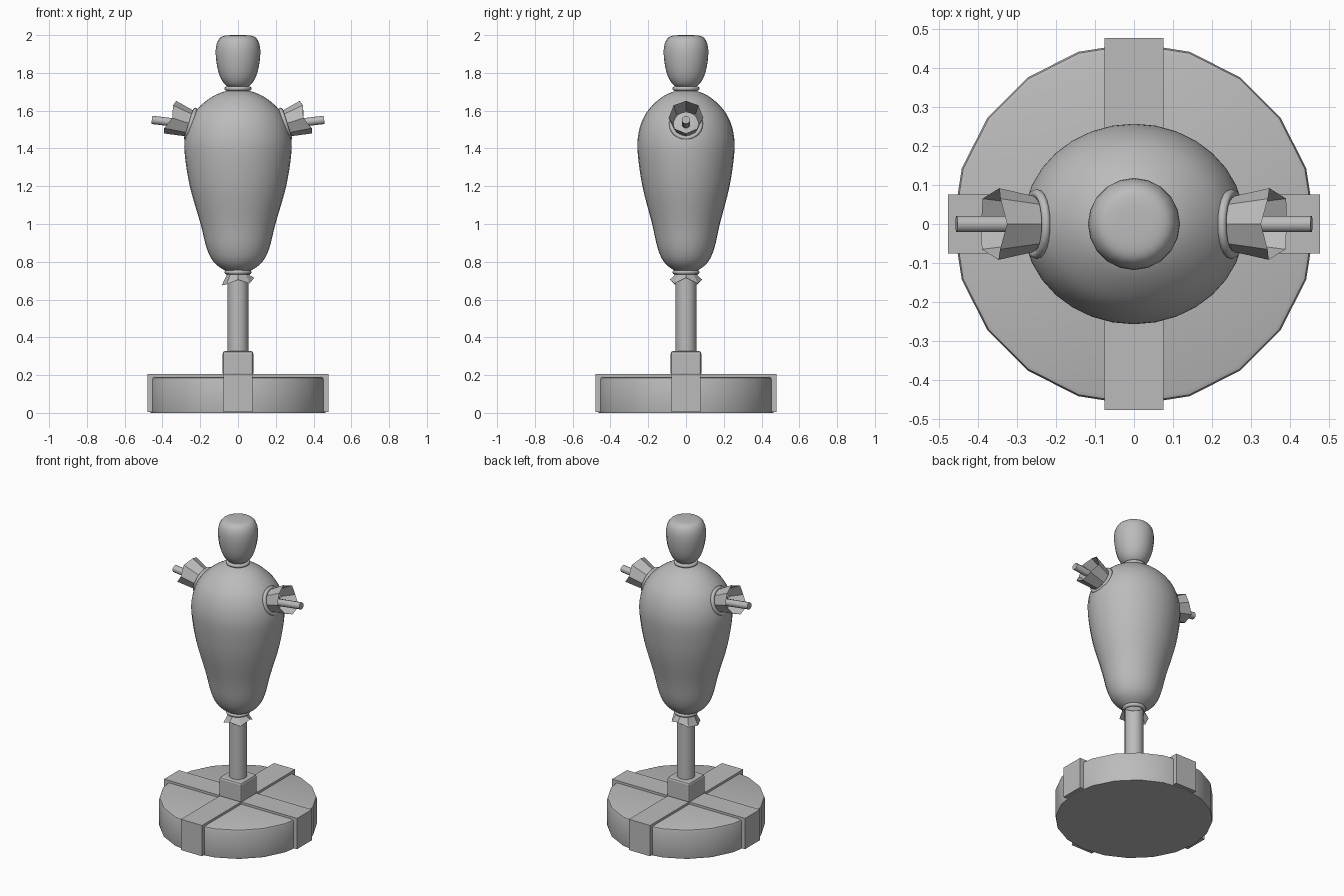
import bpy, bmesh, math
from mathutils import Matrix, Vector

if "Cube" in bpy.data.objects:
    bpy.data.objects.remove(bpy.data.objects["Cube"], do_unlink=True)

grey = bpy.data.materials.new("plain grey")
grey.use_nodes = True
grey.diffuse_color = (0.5, 0.5, 0.5, 1)
grey.node_tree.nodes["Principled BSDF"].inputs["Base Color"].default_value = (0.5, 0.5, 0.5, 1)


def finish(obj, angle=None, bevel=0):
    """Give an object its colour, optional bevel and smooth shading."""
    if not obj.data.materials:
        obj.data.materials.append(grey)
    if bevel:
        mod = obj.modifiers.new("soft edges", "BEVEL")
        mod.width, mod.segments, mod.limit_method = bevel, 2, "ANGLE"
    if angle:
        bpy.ops.object.select_all(action="DESELECT")
        obj.select_set(True)
        bpy.context.view_layer.objects.active = obj
        bpy.ops.object.shade_smooth_by_angle(angle=math.radians(angle))
    return obj


def lathe(name, profile, sides, matrix=Matrix(), jag=None, caps=True, angle=40):
    """Spin (radius, height) pairs about z; jag shifts the last ring's heights."""
    bm = bmesh.new()
    rings = []
    for r, z in profile:
        last = jag and (r, z) == profile[-1]
        rings.append([bm.verts.new((r * math.cos(a), r * math.sin(a), z + (jag[i % len(jag)] if last else 0)))
                      for i, a in enumerate(2 * math.pi * k / sides for k in range(sides))])
    for low, high in zip(rings, rings[1:]):
        for i in range(sides):
            j = (i + 1) % sides
            bm.faces.new((low[i], low[j], high[j], high[i]))
    if caps:
        bm.faces.new(rings[0][::-1])
        bm.faces.new(rings[-1])
    bm.transform(matrix)
    bmesh.ops.recalc_face_normals(bm, faces=bm.faces)
    mesh = bpy.data.meshes.new(name)
    bm.to_mesh(mesh)
    bm.free()
    obj = bpy.data.objects.new(name, mesh)
    bpy.context.collection.objects.link(obj)
    return finish(obj, angle)


def box(name, size, centre, bevel=0):
    bpy.ops.mesh.primitive_cube_add(size=1, location=centre)
    obj = bpy.context.object
    obj.name = name
    obj.data.transform(Matrix.Diagonal((*size, 1)))
    return finish(obj, bevel=bevel)


def ring(name, major, minor, matrix):
    bpy.ops.mesh.primitive_torus_add(major_segments=24, minor_segments=8,
                                     major_radius=major, minor_radius=minor)
    obj = bpy.context.object
    obj.name = name
    obj.data.transform(matrix)
    return finish(obj, 60)


def smooth_profile(points, steps=4):
    """Catmull-Rom curve through (radius, height) pairs."""
    pts = [Vector(p) for p in points]
    pts = [pts[0]] + pts + [pts[-1]]
    out = []
    for a, b, c, d in zip(pts, pts[1:], pts[2:], pts[3:]):
        for k in range(steps):
            t = k / steps
            out.append(tuple(b + (c - a) * t / 2 + (a * 2 - b * 5 + c * 4 - d) * t * t / 2
                             + (b * 3 - a - c * 3 + d) * t ** 3 / 2))
    return out + [tuple(points[-1])]


# Round base with crossed straps folded down its sides
lathe("base_disc", [(0.462, 0), (0.465, 0.01), (0.465, 0.175), (0.461, 0.186), (0.45, 0.19)], 20)
box("strap_across", (0.956, 0.152, 0.02), (0, 0, 0.195))
box("strap_along", (0.152, 0.956, 0.02), (0, 0, 0.195))
for side, sign in (("left", 1), ("right", -1)):
    box(f"strap_end_{side}", (0.03, 0.152, 0.195), (sign * 0.463, 0, 0.1025))
for side, sign in (("back", 1), ("front", -1)):
    box(f"strap_end_{side}", (0.152, 0.03, 0.195), (0, sign * 0.463, 0.1025))

# Post and its socket
box("post_socket", (0.162, 0.162, 0.13), (0, 0, 0.262), bevel=0.012)
lathe("post", [(0.055, 0.3), (0.055, 0.78)], 16)

# Stuffed body, slightly flatter front to back
body = [(0.01, 0.745), (0.06, 0.75), (0.125, 0.795), (0.165, 0.87), (0.198, 1.0), (0.255, 1.2),
        (0.283, 1.38), (0.278, 1.48), (0.25, 1.56), (0.205, 1.62), (0.135, 1.675),
        (0.06, 1.705), (0.01, 1.71)]
lathe("body", smooth_profile(body), 32, Matrix.Diagonal((1, 0.905, 1, 1)), angle=60)

# Head
head = [(0.01, 1.72), (0.055, 1.728), (0.085, 1.76), (0.105, 1.81), (0.117, 1.88),
        (0.116, 1.94), (0.1, 1.98), (0.07, 1.997), (0.01, 2.0)]
lathe("head", smooth_profile(head, 3), 20, angle=60)

# Tied cords at the neck and the bottom of the body
ring("neck_cord", 0.06, 0.012, Matrix.Translation((0, 0, 1.717)))
ring("waist_cord", 0.06, 0.012, Matrix.Translation((0, 0, 0.745)))

# Ragged cloth below the waist cord
lathe("cloth_skirt", [(0.056, 0.745), (0.06, 0.73), (0.086, 0.69)], 8,
      jag=[0.025, -0.005, 0.015, -0.01, -0.015, -0.01, 0.015, -0.005], caps=False, angle=20)

# Arms: cord, ragged sleeve and a stick poking out
for side, turn in (("left", 0), ("right", math.pi)):
    spin = Matrix.Rotation(turn, 4, "Z")
    shoulder = spin @ Matrix.Translation((0.25, 0, 1.53)) @ Matrix.Rotation(math.radians(72), 4, "Y")
    ring(f"{side}_shoulder_cord", 0.078, 0.012, shoulder)
    lathe(f"{side}_sleeve", [(0.068, -0.02), (0.07, 0), (0.092, 0.115)], 8, shoulder,
          jag=[0.005, 0.012, -0.012, 0.005, -0.005, 0.004, -0.014, 0.01], caps=False, angle=20)
    stick = spin @ Matrix.Translation((0.2, 0, 1.52)) @ Matrix.Rotation(math.radians(83), 4, "Y")
    lathe(f"{side}_stick", [(0.022, 0), (0.022, 0.258)], 10, stick)
